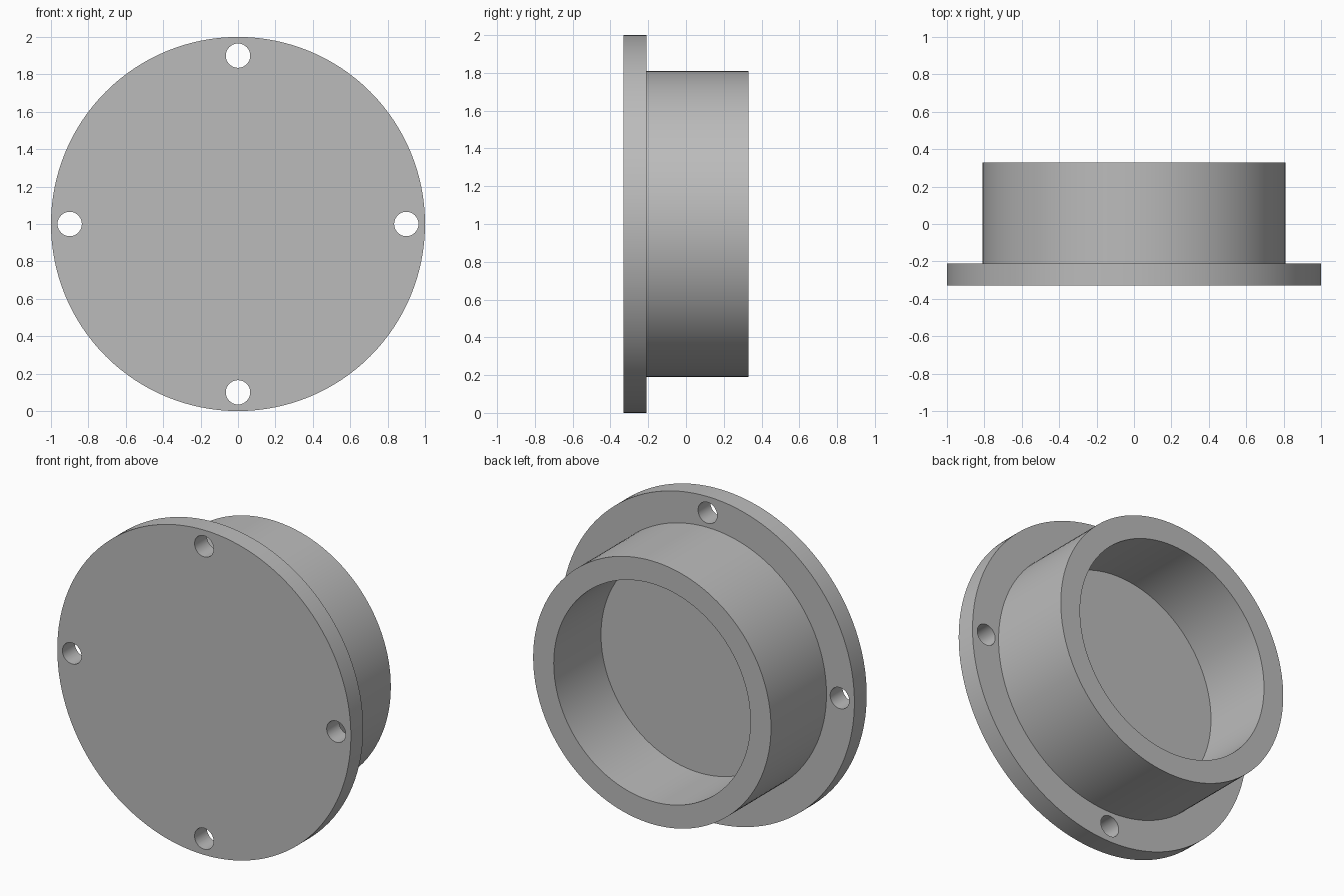
import bpy, bmesh, math
from mathutils import Vector, Matrix

if "Cube" in bpy.data.objects:
    bpy.data.objects.remove(bpy.data.objects["Cube"], do_unlink=True)

CENTRE_Z = 1.0
FRONT, STEP, FLOOR, BACK = -0.33, -0.21, -0.13, 0.33
FLANGE_R, TUBE_R, BORE_R = 1.0, 0.81, 0.67
HOLE_R, HOLE_RING = 0.065, 0.9

grey = bpy.data.materials.new("plain grey")
grey.use_nodes = True
colour = (0.5, 0.5, 0.5, 1)
grey.diffuse_color = colour
grey.node_tree.nodes["Principled BSDF"].inputs["Base Color"].default_value = colour


def make_object(name, bm):
    mesh = bpy.data.meshes.new(name)
    bmesh.ops.recalc_face_normals(bm, faces=bm.faces)
    bm.to_mesh(mesh)
    bm.free()
    obj = bpy.data.objects.new(name, mesh)
    obj.location.z = CENTRE_Z
    bpy.context.collection.objects.link(obj)
    mesh.materials.append(grey)
    return obj


# Flanged cap: radius / depth profile turned around the y axis
profile = [(0, FRONT), (FLANGE_R, FRONT), (FLANGE_R, STEP), (TUBE_R, STEP),
           (TUBE_R, BACK), (BORE_R, BACK), (BORE_R, FLOOR), (0, FLOOR)]
bm = bmesh.new()
verts = [bm.verts.new((r, y, 0)) for r, y in profile]
edges = [bm.edges.new(pair) for pair in zip(verts, verts[1:])]
bmesh.ops.spin(bm, geom=verts + edges, cent=(0, 0, 0), axis=(0, 1, 0),
               angle=math.tau, steps=128)
bmesh.ops.remove_doubles(bm, verts=bm.verts, dist=0.0001)
cap = make_object("flanged_cap", bm)

# Four bolt holes through the flange
bm = bmesh.new()
for i in range(4):
    angle = i * math.pi / 2
    place = Vector((HOLE_RING * math.cos(angle), (FRONT + STEP) / 2,
                    HOLE_RING * math.sin(angle)))
    bmesh.ops.create_cone(bm, cap_ends=True, segments=48, radius1=HOLE_R,
                          radius2=HOLE_R, depth=0.3,
                          matrix=Matrix.Translation(place) @ Matrix.Rotation(math.pi / 2, 4, "X"))
cutter = make_object("bolt_hole_cutter", bm)
cutter.hide_render = True

cut = cap.modifiers.new("bolt holes", "BOOLEAN")
cut.object = cutter
cut.operation = "DIFFERENCE"
cut.solver = "EXACT"

bpy.ops.object.select_all(action="DESELECT")
cap.select_set(True)
bpy.context.view_layer.objects.active = cap
bpy.ops.object.modifier_apply(modifier=cut.name)
bpy.data.objects.remove(cutter, do_unlink=True)
bpy.ops.object.shade_smooth_by_angle(angle=math.radians(30))
